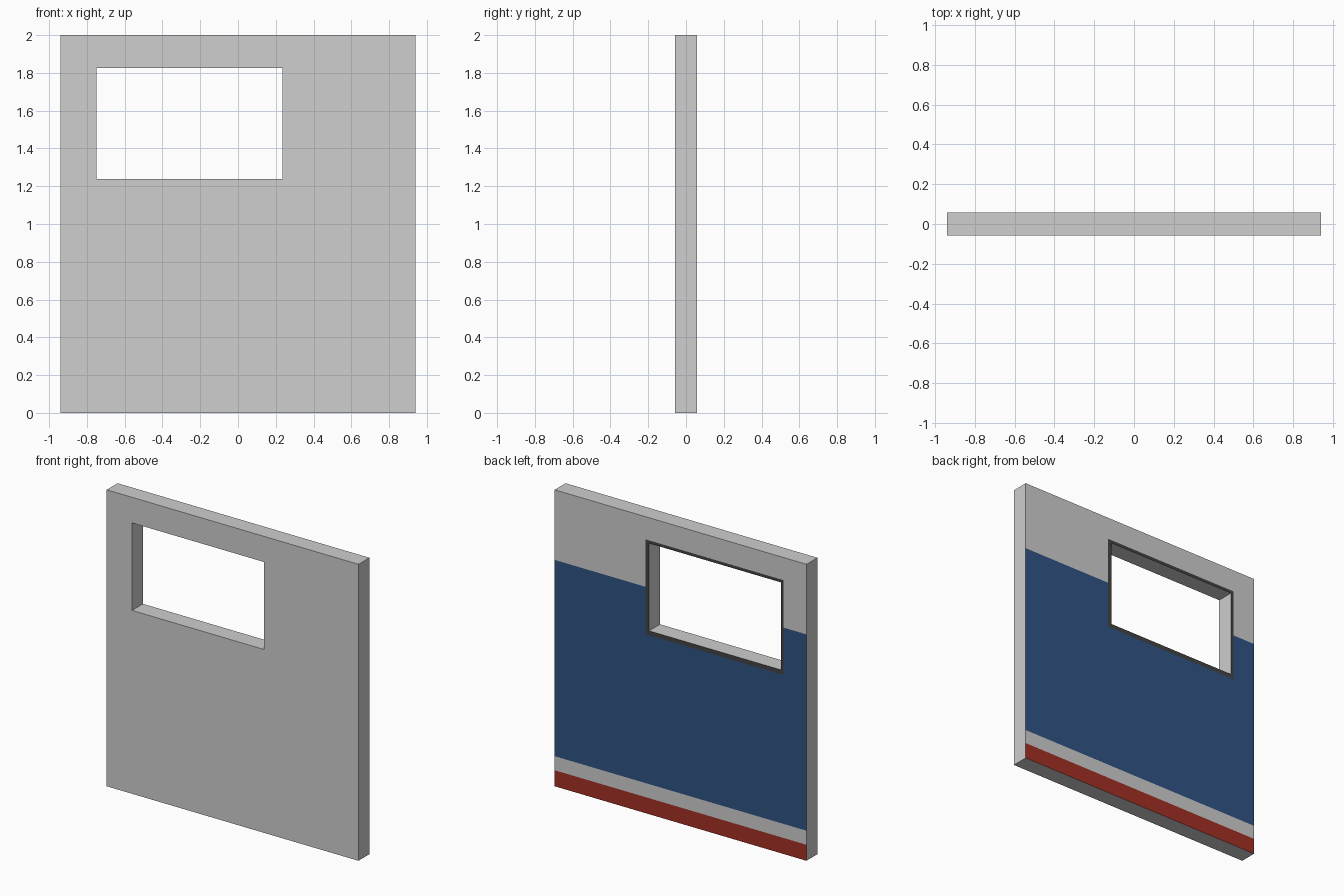
import bpy, bmesh

if "Cube" in bpy.data.objects:
    bpy.data.objects.remove(bpy.data.objects["Cube"])

HALF_DEPTH = 0.058
# Cut lines across the panel: edges, window opening, window trim, paint bands
XS = [-0.94, -0.77, -0.75, 0.235, 0.262, 0.94]
ZS = [0.0, 0.108, 0.203, 1.207, 1.237, 1.527, 1.827, 1.847, 2.0]
OPENING = (-0.75, 0.235, 1.237, 1.827)
TRIM = (-0.77, 0.262, 1.207, 1.847)

COLOURS = [
    ("light_grey", (0.62, 0.62, 0.62)),
    ("navy_blue", (0.030, 0.088, 0.230)),
    ("brick_red", (0.37, 0.030, 0.018)),
    ("dark_trim", (0.058, 0.058, 0.058)),
]
GREY, BLUE, RED, DARK = range(4)


def inside(rect, x, z):
    return rect[0] < x < rect[1] and rect[2] < z < rect[3]


def back_colour(x, z):
    """Paint scheme of the rear face, by position."""
    if inside(TRIM, x, z):
        return DARK
    if z < 0.108:
        return RED
    if 0.203 < z < 1.527:
        return BLUE
    return GREY


bm = bmesh.new()

# Front sheet as a grid of cells, leaving the window open
verts = {(x, z): bm.verts.new((x, -HALF_DEPTH, z)) for x in XS for z in ZS}
for x0, x1 in zip(XS, XS[1:]):
    for z0, z1 in zip(ZS, ZS[1:]):
        if not inside(OPENING, (x0 + x1) / 2, (z0 + z1) / 2):
            bm.faces.new([verts[c] for c in ((x0, z0), (x1, z0), (x1, z1), (x0, z1))])

# Extrude to full thickness, keeping the front sheet
front = bm.faces[:]
new = bmesh.ops.extrude_face_region(bm, geom=front, use_keep_orig=True)["geom"]
bmesh.ops.translate(bm, vec=(0, 2 * HALF_DEPTH, 0),
                    verts=[v for v in new if isinstance(v, bmesh.types.BMVert)])
bmesh.ops.recalc_face_normals(bm, faces=bm.faces[:])

# Paint the rear face
for f in bm.faces:
    c = f.calc_center_median()
    f.material_index = back_colour(c.x, c.z) if c.y > HALF_DEPTH - 0.001 else GREY

mesh = bpy.data.meshes.new("wall_panel")
bm.to_mesh(mesh)
bm.free()
for name, rgb in COLOURS:
    mat = bpy.data.materials.new(name)
    mat.diffuse_color = (*rgb, 1.0)
    mat.use_nodes = True
    mat.node_tree.nodes["Principled BSDF"].inputs["Base Color"].default_value = mat.diffuse_color
    mesh.materials.append(mat)
panel = bpy.data.objects.new("wall_panel", mesh)
bpy.context.collection.objects.link(panel)
